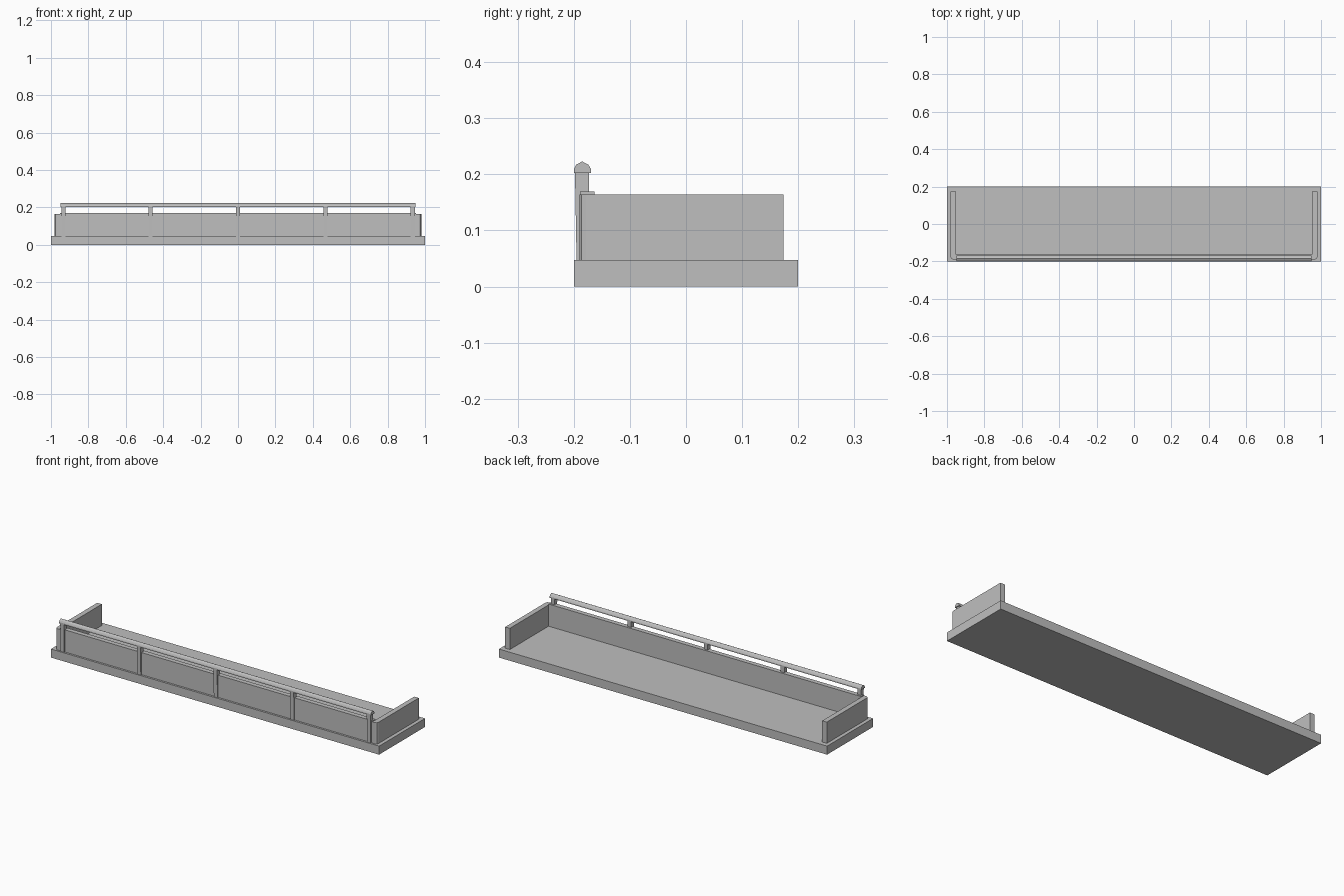
import bpy, bmesh

if "Cube" in bpy.data.objects:
    bpy.data.objects.remove(bpy.data.objects["Cube"])

grey = bpy.data.materials.new("concrete grey")
grey.diffuse_color = (0.52, 0.52, 0.52, 1)
grey.use_nodes = True
grey.node_tree.nodes["Principled BSDF"].inputs["Base Color"].default_value = grey.diffuse_color


def prism(name, pts, axis, a, b):
    """Extrude a 2D outline along x (pts are y,z) or z (pts are x,y)."""
    bm = bmesh.new()
    def place(p, d):
        return (d, p[0], p[1]) if axis == "x" else (p[0], p[1], d)
    lo = [bm.verts.new(place(p, a)) for p in pts]
    hi = [bm.verts.new(place(p, b)) for p in pts]
    bm.faces.new(lo)
    bm.faces.new(hi)
    n = len(pts)
    for i in range(n):
        j = (i + 1) % n
        bm.faces.new((lo[i], lo[j], hi[j], hi[i]))
    bmesh.ops.recalc_face_normals(bm, faces=bm.faces)
    me = bpy.data.meshes.new(name)
    bm.to_mesh(me)
    bm.free()
    me.materials.append(grey)
    ob = bpy.data.objects.new(name, me)
    bpy.context.collection.objects.link(ob)
    return ob


# Floor slab
prism("floor_slab", [(-1, -.2), (1, -.2), (1, .2), (-1, .2)], "z", 0, .047)

# Side walls with slightly chamfered front corners
for s, side in ((-1, "left"), (1, "right")):
    pts = [(.952, -.163), (.952, -.19), (.968, -.19), (.976, -.186),
           (.98, -.178), (.98, .174), (.952, .174)]
    prism(side + "_wall", [(s * x, y) for x, y in pts], "z", .047, .164)

# Front parapet
prism("front_wall", [(-.952, -.189), (.952, -.189), (.952, -.163), (-.952, -.163)],
      "z", .047, .169)

# Railing posts: tall strip on the wall face plus a stub on the wall top
post = [(-.195, .047), (-.189, .047), (-.189, .168), (-.173, .168),
        (-.173, .208), (-.198, .208)]
for i in range(5):
    x = (i - 2) * .467
    prism("railing_post_%d" % (i + 1), post, "x", x - .011, x + .011)

# Handrail with a low-poly rounded top
rail = [(-.2, .202), (-.2, .209), (-.196, .217), (-.185, .223),
        (-.174, .217), (-.169, .209), (-.169, .202)]
prism("handrail", rail, "x", -.95, .95)
